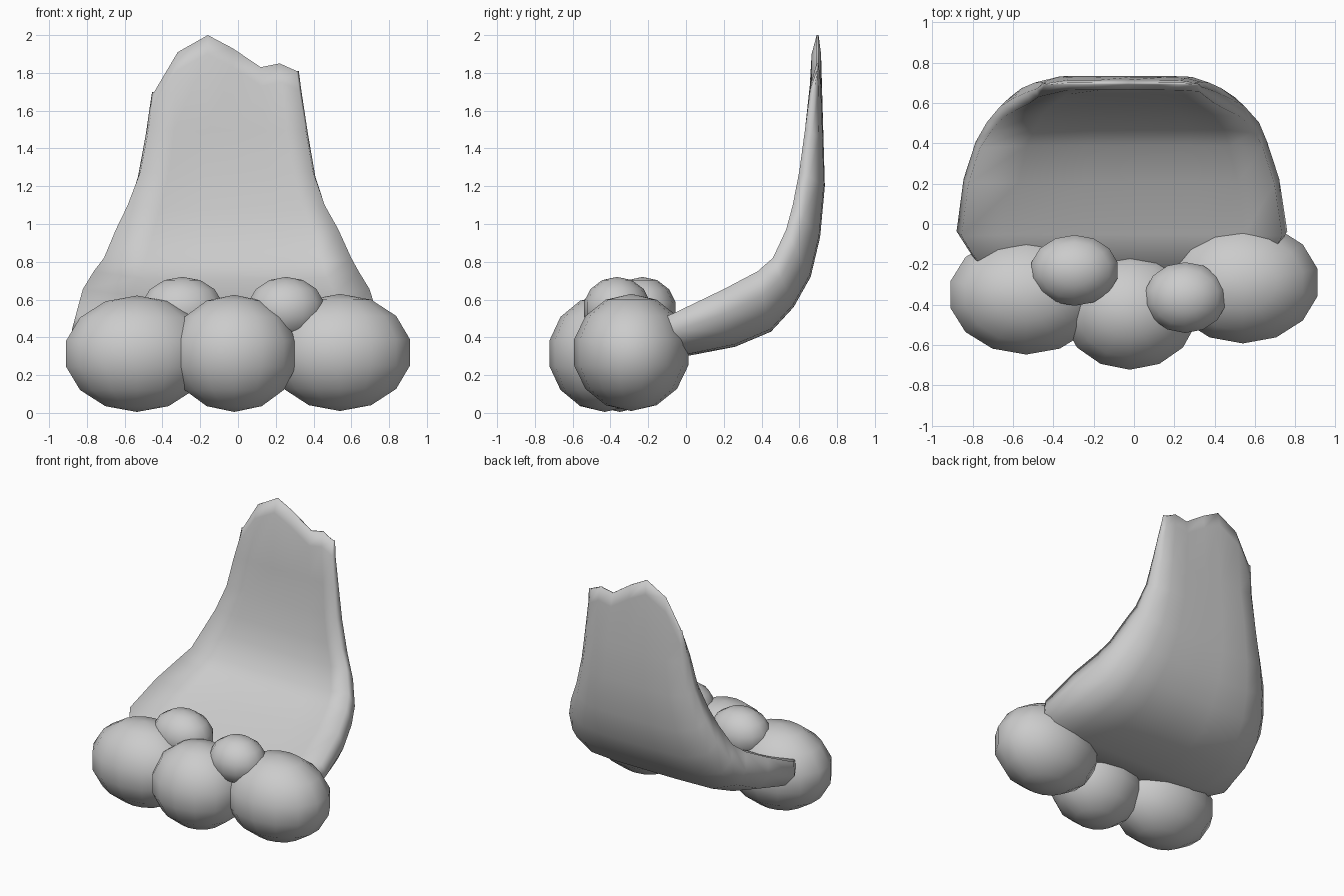
import bpy, bmesh

cube = bpy.data.objects.get("Cube")
if cube:
    bpy.data.objects.remove(cube, do_unlink=True)

grey = bpy.data.materials.new("light_grey")
grey.use_nodes = True
colour = (0.6, 0.6, 0.6, 1)
grey.diffuse_color = colour
grey.node_tree.nodes["Principled BSDF"].inputs["Base Color"].default_value = colour


def finish(bm, name):
    """Turn a bmesh into a smooth, coloured object."""
    bmesh.ops.recalc_face_normals(bm, faces=bm.faces[:])
    for f in bm.faces:
        f.smooth = True
    mesh = bpy.data.meshes.new(name)
    bm.to_mesh(mesh)
    bm.free()
    mesh.materials.append(grey)
    obj = bpy.data.objects.new(name, mesh)
    bpy.context.collection.objects.link(obj)
    return obj


def foam_ball(name, centre, radii):
    bm = bmesh.new()
    bmesh.ops.create_uvsphere(bm, u_segments=14, v_segments=7, radius=1)
    for v in bm.verts:
        v.co = [c + r * p for c, r, p in zip(centre, radii, v.co)]
    finish(bm, name)


# Foam balls along the front
foam_ball("right_foam_ball", (-0.535, -0.35, 0.313), (0.395, 0.305, 0.308))
foam_ball("middle_foam_ball", (-0.02, -0.43, 0.315), (0.345, 0.30, 0.31))
foam_ball("left_foam_ball", (0.54, -0.29, 0.32), (0.39, 0.31, 0.31))
foam_ball("right_small_foam_ball", (-0.295, -0.23, 0.545), (0.225, 0.18, 0.175))
foam_ball("left_small_foam_ball", (0.255, -0.365, 0.55), (0.21, 0.18, 0.17))

# Wave columns across the width, with the jagged height of each at the crest
columns = [-1, -0.65, -0.24, 0.1, 0.48, 0.74, 1]
crest = [1.70, 1.91, 2.0, 1.93, 1.83, 1.85, 1.81]

# Cross-section: hollow front, rounded sides, full back (column, u, depth)
front = [(i, u * (0.97 if abs(u) == 1 else 1), 0.14 * (1 - u ** 4))
         for i, u in enumerate(columns)]
back = [(i, u * (0.92 if abs(u) == 1 else 1), 1 - 0.25 * u ** 6)
        for i, u in enumerate(columns)]
section = front + [(6, 1, 0.4)] + back[::-1] + [(0, -1, 0.4)]

# Stations: inner y, z, outer y, z, right edge x, left edge x
stations = [
    (-0.33, 0.42, -0.30, 0.32, -0.70, 0.60),
    (-0.06, 0.53, 0.00, 0.30, -0.88, 0.76),
    (0.20, 0.655, 0.26, 0.35, -0.845, 0.72),
    (0.38, 0.75, 0.45, 0.43, -0.785, 0.66),
    (0.46, 0.82, 0.57, 0.56, -0.73, 0.62),
    (0.53, 0.97, 0.66, 0.72, -0.665, 0.55),
    (0.565, 1.10, 0.71, 0.93, -0.60, 0.475),
    (0.60, 1.28, 0.735, 1.20, -0.53, 0.41),
    (0.63, 1.50, 0.728, 1.45, -0.487, 0.37),
]

bm = bmesh.new()
rings = []
for yi, zi, yo, zo, xl, xr in stations:
    rings.append([bm.verts.new(((xl + xr) / 2 + u * (xr - xl) / 2,
                                yi + (yo - yi) * t, zi + (zo - zi) * t))
                  for i, u, t in section])

# Crest: two rings that follow the jagged edge and thin towards it
for drop, yi, yo, xl, xr in ((0.1, 0.657, 0.715, -0.47, 0.335),
                             (0, 0.69, 0.702, -0.455, 0.322)):
    rings.append([bm.verts.new(((xl + xr) / 2 + u * (xr - xl) / 2,
                                yi + (yo - yi) * t, crest[i] - drop))
                  for i, u, t in section])

count = len(section)
for a, b in zip(rings, rings[1:]):
    for k in range(count):
        n = (k + 1) % count
        bm.faces.new((a[k], a[n], b[n], b[k]))

# Close both ends with strips between front and back
for ring in (rings[0], rings[-1]):
    for k in range(6):
        bm.faces.new((ring[k], ring[k + 1], ring[13 - k], ring[14 - k]))
    bm.faces.new((ring[6], ring[7], ring[8]))
    bm.faces.new((ring[14], ring[15], ring[0]))
finish(bm, "wave")
